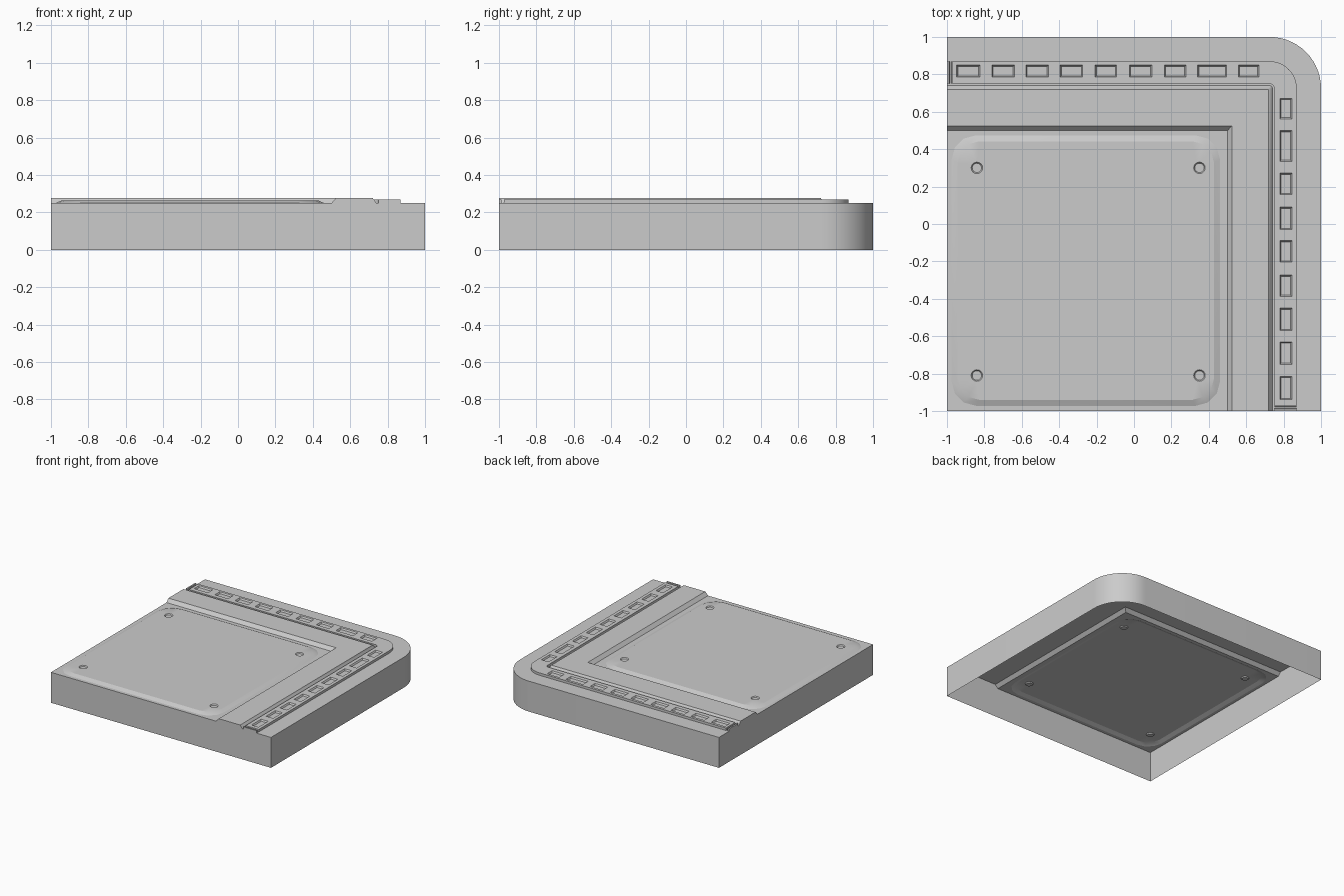
import bpy, bmesh, math
from mathutils import Vector

old = bpy.data.objects.get("Cube")
if old:
    bpy.data.objects.remove(old, do_unlink=True)

grey = bpy.data.materials.new("plain_grey")
grey.use_nodes = True
grey.diffuse_color = (0.6, 0.6, 0.6, 1)
grey.node_tree.nodes["Principled BSDF"].inputs["Base Color"].default_value = (0.6, 0.6, 0.6, 1)

BASE, STRIP, LIP, PANEL = 0.25, 0.27, 0.277, 0.264


class Part:
    """A sheet mesh whose coincident points are shared."""

    def __init__(self):
        self.bm = bmesh.new()
        self.cache = {}

    def v(self, x, y, z):
        key = (round(x, 4), round(y, 4), round(z, 4))
        if key not in self.cache:
            self.cache[key] = self.bm.verts.new(key)
        return self.cache[key]

    def face(self, points):
        verts = list(dict.fromkeys(self.v(*p) for p in points))
        if len(verts) > 2:
            return self.bm.faces.new(verts)

    def loop(self, points):
        verts = list(dict.fromkeys(self.v(*p) for p in points))
        edges = []
        for a, b in zip(verts, verts[1:] + verts[:1]):
            edges.append(self.bm.edges.get((a, b)) or self.bm.edges.new((a, b)))
        return edges

    def fill(self, edges):
        bmesh.ops.triangle_fill(self.bm, edges=edges, use_beauty=True, normal=(0, 0, 1))

    def band(self, a, b):
        n = len(a)
        for i in range(n):
            j = (i + 1) % n
            self.face([a[i], a[j], b[j], b[i]])

    def finish(self, name):
        bm = self.bm
        bmesh.ops.recalc_face_normals(bm, faces=bm.faces[:])
        top = max(bm.faces, key=lambda f: abs(f.normal.z) * f.calc_area())
        if top.normal.z < 0:
            bmesh.ops.reverse_faces(bm, faces=bm.faces[:])
        mesh = bpy.data.meshes.new(name)
        bm.to_mesh(mesh)
        bm.free()
        mesh.materials.append(grey)
        obj = bpy.data.objects.new(name, mesh)
        bpy.context.collection.objects.link(obj)
        bpy.ops.object.select_all(action="DESELECT")
        obj.select_set(True)
        bpy.context.view_layer.objects.active = obj
        bpy.ops.object.shade_smooth_by_angle(angle=math.radians(20))


def rounded(x0, x1, y0, y1, r, z, seg=3):
    pts = []
    corners = [(x1 - r, y1 - r), (x0 + r, y1 - r), (x0 + r, y0 + r), (x1 - r, y0 + r)]
    for k, (cx, cy) in enumerate(corners):
        for i in range(seg + 1):
            a = math.pi / 2 * (k + i / seg)
            pts.append((cx + r * math.cos(a), cy + r * math.sin(a), z))
    return pts


def rect(cx, cy, w, h, z):
    return [(cx + sx * w / 2, cy + sy * h / 2, z)
            for sx, sy in ((-1, -1), (1, -1), (1, 1), (-1, 1))]


def circle(cx, cy, r, z, n=16):
    return [(cx + r * math.cos(2 * math.pi * i / n),
             cy + r * math.sin(2 * math.pi * i / n), z) for i in range(n)]


# Housing: an L-shaped section swept round one rounded corner
CORNER = 0.725
profile = [(1, 0), (1, BASE), (0.87, BASE), (0.87, STRIP), (0.75, STRIP),
           (0.75, BASE), (0.74, BASE), (0.72, LIP), (0.525, LIP), (0.5, BASE)]
ends = [-1, -0.988, -0.985, -0.975, -0.972]
joint = (-0.985, -0.975)


def sweep_line(c, z):
    # The strip dips at the joint near each end
    def height(t):
        return BASE if z == STRIP and t in joint else z
    m, r = min(c, CORNER), max(c - CORNER, 0)
    arc = [math.pi / 2 * (1 - i / 14) for i in range(15)]
    return ([(t, c, height(t)) for t in ends]
            + [(m + r * math.cos(a), m + r * math.sin(a), z) for a in arc]
            + [(c, t, height(t)) for t in reversed(ends)])


housing = Part()
lines = [sweep_line(c, z) for c, z in profile]
strip_outline = []
for k, (a, b) in enumerate(zip(lines, lines[1:])):
    for i in range(len(a) - 1):
        strip_top = profile[k][1] == STRIP and profile[k + 1][1] == STRIP
        if strip_top and len(ends) - 1 <= i < len(a) - len(ends):
            continue
        housing.face([a[i], a[i + 1], b[i + 1], b[i]])
    if profile[k][1] == STRIP and profile[k + 1][1] == STRIP:
        s = slice(len(ends) - 1, len(a) - len(ends) + 1)
        strip_outline = housing.loop(a[s] + b[s][::-1])

# Flat cut ends at the front and left
for side in (0, -1):
    housing.face([line[side] for line in lines] + [(-1, -1, BASE), (-1, -1, 0)])

# Row of recessed windows along both arms of the strip
back_row = [(-0.886, 0.125), (-0.70, 0.12), (-0.518, 0.12), (-0.335, 0.12), (-0.15, 0.115),
            (0.035, 0.12), (0.22, 0.115), (0.418, 0.155), (0.613, 0.11)]
side_row = [(-0.877, 0.125), (-0.69, 0.12), (-0.51, 0.12), (-0.33, 0.115), (-0.147, 0.115),
            (0.03, 0.12), (0.214, 0.115), (0.417, 0.165), (0.617, 0.11)]
windows = [(p, 0.817, w, 0.064) for p, w in back_row]
windows += [(0.812, p, 0.064, w) for p, w in side_row]
for x, y, w, h in windows:
    rim = rect(x, y, w, h, STRIP)
    bed = rect(x, y, w - 0.014, h - 0.014, STRIP - 0.012)
    strip_outline += housing.loop(rim)
    housing.band(rim, bed)
    housing.face(bed)
housing.fill(strip_outline)

# Sunken floor round the panel
foot = rounded(-0.975, 0.46, -0.972, 0.474, 0.13, BASE)
housing.fill(housing.loop(lines[-1] + [(-1, -1, BASE)]) + housing.loop(foot))
housing.finish("housing")

# Raised panel with sloping border and four round dimples
panel = Part()
crest = rounded(-0.943, 0.428, -0.94, 0.442, 0.115, PANEL)
panel.band(foot, crest)
top_edges = panel.loop(crest)
for x in (-0.84, 0.35):
    for y in (-0.81, 0.30):
        rim = circle(x, y, 0.031, PANEL)
        bed = circle(x, y, 0.025, PANEL - 0.008)
        top_edges += panel.loop(rim)
        panel.band(rim, bed)
        panel.face(bed)
panel.fill(top_edges)
panel.finish("raised_panel")
